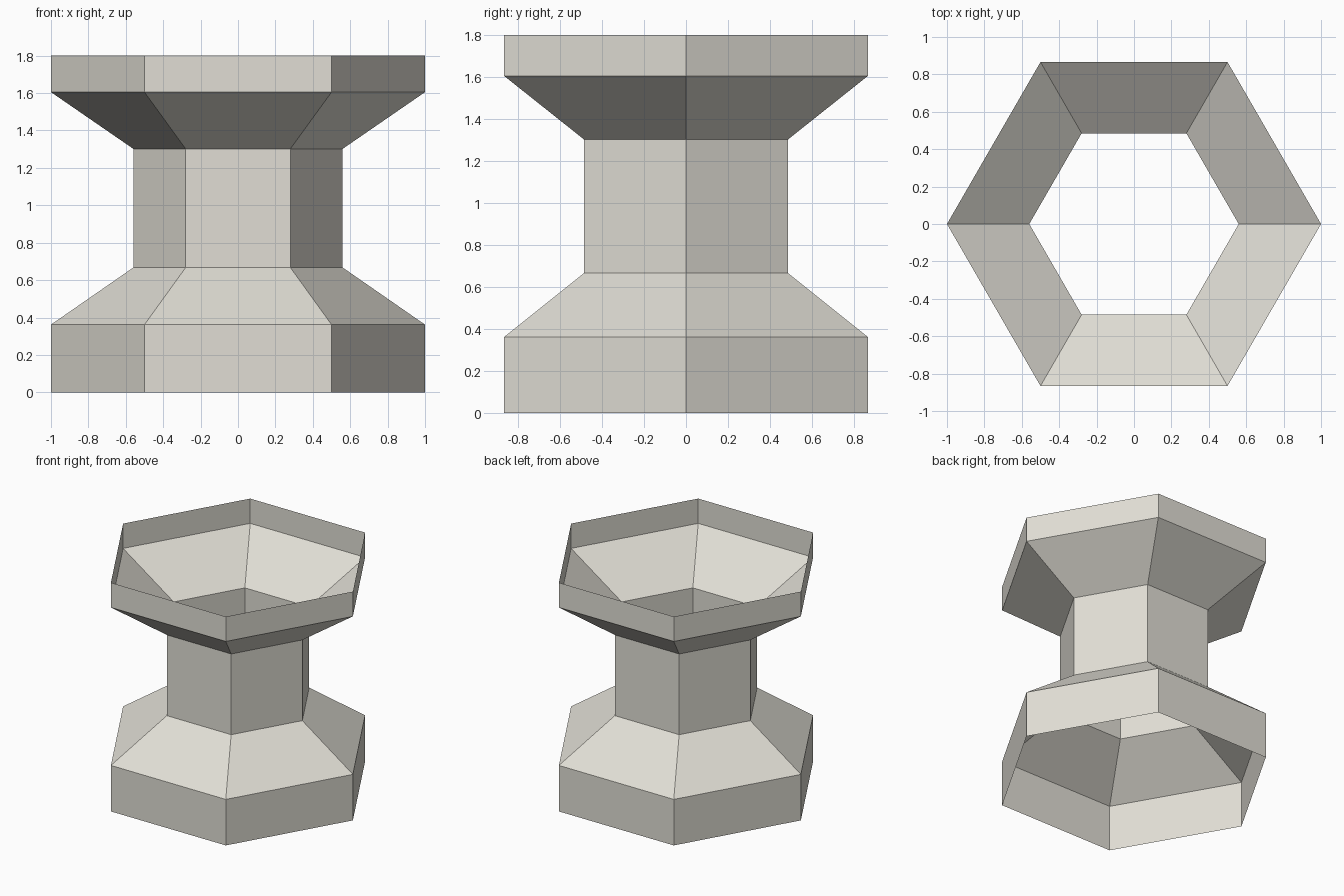
import bpy
import bmesh
from math import cos, sin, tau

SIDES = 6

# Remove the default cube
cube = bpy.data.objects.get("Cube")
if cube:
    bpy.data.objects.remove(cube, do_unlink=True)

# Warm pale stone
stone = bpy.data.materials.new("pale_stone")
stone.use_nodes = True
colour = (0.75, 0.73, 0.665, 1.0)
stone.diffuse_color = colour
stone.node_tree.nodes["Principled BSDF"].inputs["Base Color"].default_value = colour

# Profile as (radius, height): base wall, lower slope, neck, flared slope, rim
profile = [(1.0, 0.0), (1.0, 0.362), (0.56, 0.667),
           (0.56, 1.302), (1.0, 1.605), (1.0, 1.8)]

# Open hexagonal shell, one ring of vertices per profile point
bm = bmesh.new()
rings = [[bm.verts.new((r * cos(tau * i / SIDES), r * sin(tau * i / SIDES), z))
          for i in range(SIDES)] for r, z in profile]
for low, high in zip(rings, rings[1:]):
    for i in range(SIDES):
        j = (i + 1) % SIDES
        bm.faces.new((low[i], low[j], high[j], high[i]))

mesh = bpy.data.meshes.new("hexagonal_pedestal")
bm.to_mesh(mesh)
bm.free()
mesh.materials.append(stone)
pedestal = bpy.data.objects.new("hexagonal_pedestal", mesh)
bpy.context.collection.objects.link(pedestal)
